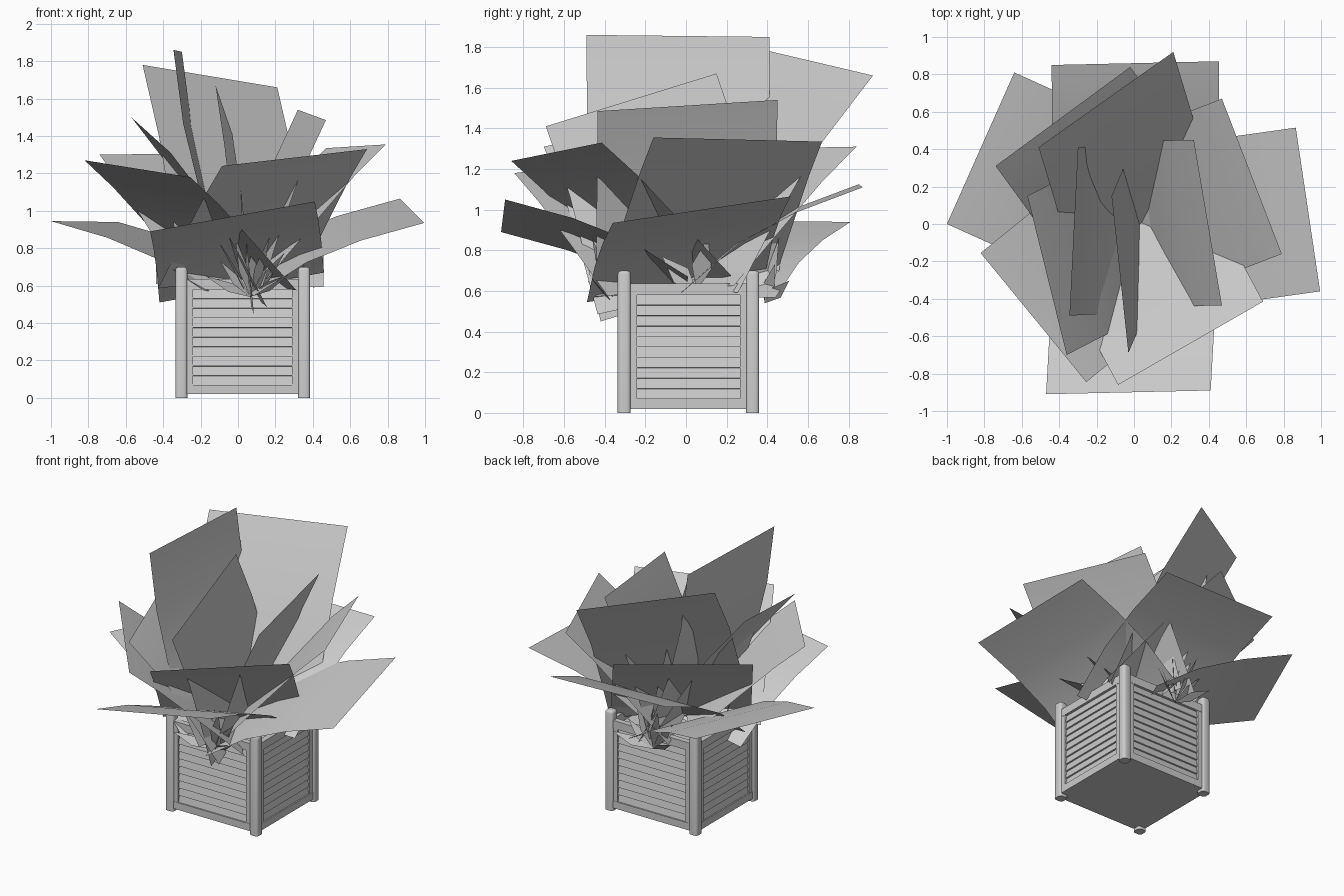
import bpy, bmesh, math
from mathutils import Vector, Matrix

if "Cube" in bpy.data.objects:
    bpy.data.objects.remove(bpy.data.objects["Cube"])

grey = bpy.data.materials.new("plain grey")
grey.diffuse_color = (0.6, 0.6, 0.6, 1)
grey.use_nodes = True
grey.node_tree.nodes["Principled BSDF"].inputs["Base Color"].default_value = grey.diffuse_color
CX, CY = 0.025, 0.012          # middle of the planter


def finish(name, bm, smooth=None):
    me = bpy.data.meshes.new(name)
    bm.to_mesh(me)
    bm.free()
    me.materials.append(grey)
    ob = bpy.data.objects.new(name, me)
    bpy.context.collection.objects.link(ob)
    if smooth:
        bpy.ops.object.select_all(action='DESELECT')
        ob.select_set(True)
        bpy.context.view_layer.objects.active = ob
        bpy.ops.object.shade_smooth_by_angle(angle=math.radians(smooth))
    return ob


def add_box(bm, centre, size, rot=None):
    m = Matrix.Translation(centre) @ (rot or Matrix()) @ Matrix.Diagonal((*size, 1))
    return bmesh.ops.create_cube(bm, size=1, matrix=m)["verts"]


# Corner posts with rounded edges and tops
for sx, sy, label in ((-1, -1, "front_left"), (1, -1, "front_right"),
                      (-1, 1, "back_left"), (1, 1, "back_right")):
    bm = bmesh.new()
    add_box(bm, (CX + sx * 0.328, CY + sy * 0.316, 0.35), (0.064, 0.064, 0.70))
    edges = [e for e in bm.edges if max(v.co.z for v in e.verts) > 0.6]
    bmesh.ops.bevel(bm, geom=edges, offset=0.018, segments=3, profile=0.5, affect='EDGES')
    finish(label + "_post", bm, 40)

# Four louvred side panels
for i, label in enumerate(("front", "right", "back", "left")):
    bm = bmesh.new()
    half, out = (0.30, 0.318) if i % 2 == 0 else (0.288, 0.33)
    add_box(bm, (0, -out, 0.045), (2 * half, 0.04, 0.05))
    add_box(bm, (0, -out, 0.608), (2 * half, 0.04, 0.056))
    for s in (-1, 1):
        add_box(bm, (s * (half - 0.012), -out, 0.32), (0.046, 0.036, 0.56))
    tilt = Matrix.Rotation(math.radians(-11), 4, 'X')
    for k in range(10):
        add_box(bm, (0, -out, 0.094 + k * 0.0515), (2 * half - 0.055, 0.012, 0.056), tilt)
    bmesh.ops.transform(bm, verts=bm.verts, matrix=Matrix.Translation((CX, CY, 0))
                        @ Matrix.Rotation(i * math.pi / 2, 4, 'Z'))
    finish(label + "_panel", bm)

# Floor and soil
for name, z in (("planter_floor", 0.03), ("soil", 0.57)):
    bm = bmesh.new()
    add_box(bm, (CX, CY, z), (0.64, 0.62, 0.02))
    finish(name, bm)

# Large leaves: tip corner, tip corner, middle of the root edge, bend
LOW = ((0, 0), (0.37, 0.24), (0.69, 0.54), (1, 1))
MID = ((0, 0), (0.27, 0.24), (0.60, 0.58), (1, 1))
UPRIGHT = ((0, 0), (0.14, 0.31), (0.37, 0.585), (0.66, 0.81), (1, 1))
ARCH = ((0, 0), (0.43, 0.35), (0.75, 0.70), (1, 1))


def leaf(name, a, b, root, bend):
    a, b, root = Vector(a), Vector(b), Vector(root)
    d = root - (a + b) / 2
    bm = bmesh.new()
    rows = []
    for h, v in bend:
        off = Vector((d.x * h, d.y * h, d.z * v))
        rows.append([bm.verts.new(a.lerp(b, t) + off) for t in (0, 0.5, 1)])
    for r, q in zip(rows, rows[1:]):
        for j in (0, 1):
            bm.faces.new((r[j], r[j + 1], q[j + 1], q[j]))
    bm.normal_update()
    if sum(f.normal.z for f in bm.faces) < 0:
        bmesh.ops.reverse_faces(bm, faces=bm.faces)
    finish(name, bm, 60)


leaf("low_leaf_back", (-0.44, 0.85, 1.125), (0.455, 0.87, 1.11), (0.01, -0.03, 0.60), LOW)
leaf("low_leaf_front", (-0.47, -0.91, 0.89), (0.41, -0.89, 1.05), (0.02, 0.0, 0.59), LOW)
leaf("low_leaf_left", (-1.0, 0.0, 0.945), (-0.64, 0.81, 0.94), (0.0, 0.035, 0.57), LOW)
leaf("low_leaf_right", (0.865, 0.515, 1.065), (0.995, -0.36, 0.935), (0.02, -0.05, 0.61), LOW)
leaf("mid_leaf_back", (-0.74, 0.31, 1.30), (-0.02, 0.84, 1.31), (0.06, -0.03, 0.62), MID)
leaf("mid_leaf_left", (-0.82, -0.155, 1.27), (-0.255, -0.845, 1.18), (0.03, -0.04, 0.62), MID)
leaf("mid_leaf_front", (-0.085, -0.86, 1.24), (0.69, -0.415, 1.33), (-0.04, 0.0, 0.63), MID)
leaf("mid_leaf_right", (0.47, 0.67, 1.335), (0.79, -0.16, 1.355), (0.0, 0.01, 0.63), MID)
leaf("tall_leaf_back", (-0.51, 0.41, 1.78), (0.21, 0.92, 1.66), (0.05, 0.0, 0.65), ARCH)
leaf("tall_leaf_left", (-0.345, -0.49, 1.86), (-0.30, 0.41, 1.85), (0.05, -0.02, 0.58), UPRIGHT)
leaf("tall_leaf_right", (0.32, 0.45, 1.54), (0.47, -0.435, 1.485), (0.05, 0.0, 0.60), ARCH)
leaf("tall_leaf_middle", (-0.12, 0.15, 1.67), (-0.03, -0.69, 1.41), (0.04, 0.0, 0.58), ARCH)
leaf("tall_leaf_front_left", (-0.57, 0.15, 1.50), (-0.36, -0.70, 1.31), (0.05, -0.01, 0.58), ARCH)

# Small sprigs of pointed leaves over the planter sides
# (lean angle, length, outward reach)
SPIKES = ((-65, 0.26, 0.12), (-40, 0.25, 0.05), (-14, 0.33, 0.07), (4, 0.30, 0.02),
          (18, 0.34, 0.10), (38, 0.30, 0.04), (60, 0.24, 0.10))
FEW = ((-45, 0.24, 0.02), (12, 0.27, 0.03))
for i, label in enumerate(("front", "right", "back", "left")):
    bm = bmesh.new()
    place = Matrix.Translation((CX, CY, 0)) @ Matrix.Rotation(i * math.pi / 2, 4, 'Z')
    spikes, wide, out = (SPIKES, 0.025, 0.375) if i % 2 == 0 else (FEW, 0.05, 0.30)
    for deg, length, reach in spikes:
        a = math.radians(deg)
        base = Vector((0.04, -out, 0.54 if i % 2 == 0 else 0.60))
        tip = base + Vector((math.sin(a) * length, -reach, math.cos(a) * length))
        side = Vector((math.cos(a) * wide, 0.025, -math.sin(a) * wide))
        mid = base.lerp(tip, 0.45)
        pts = [bm.verts.new(place @ p) for p in (base, mid + side, tip, mid - side)]
        bm.faces.new(pts)
    finish(label + "_sprig", bm)
